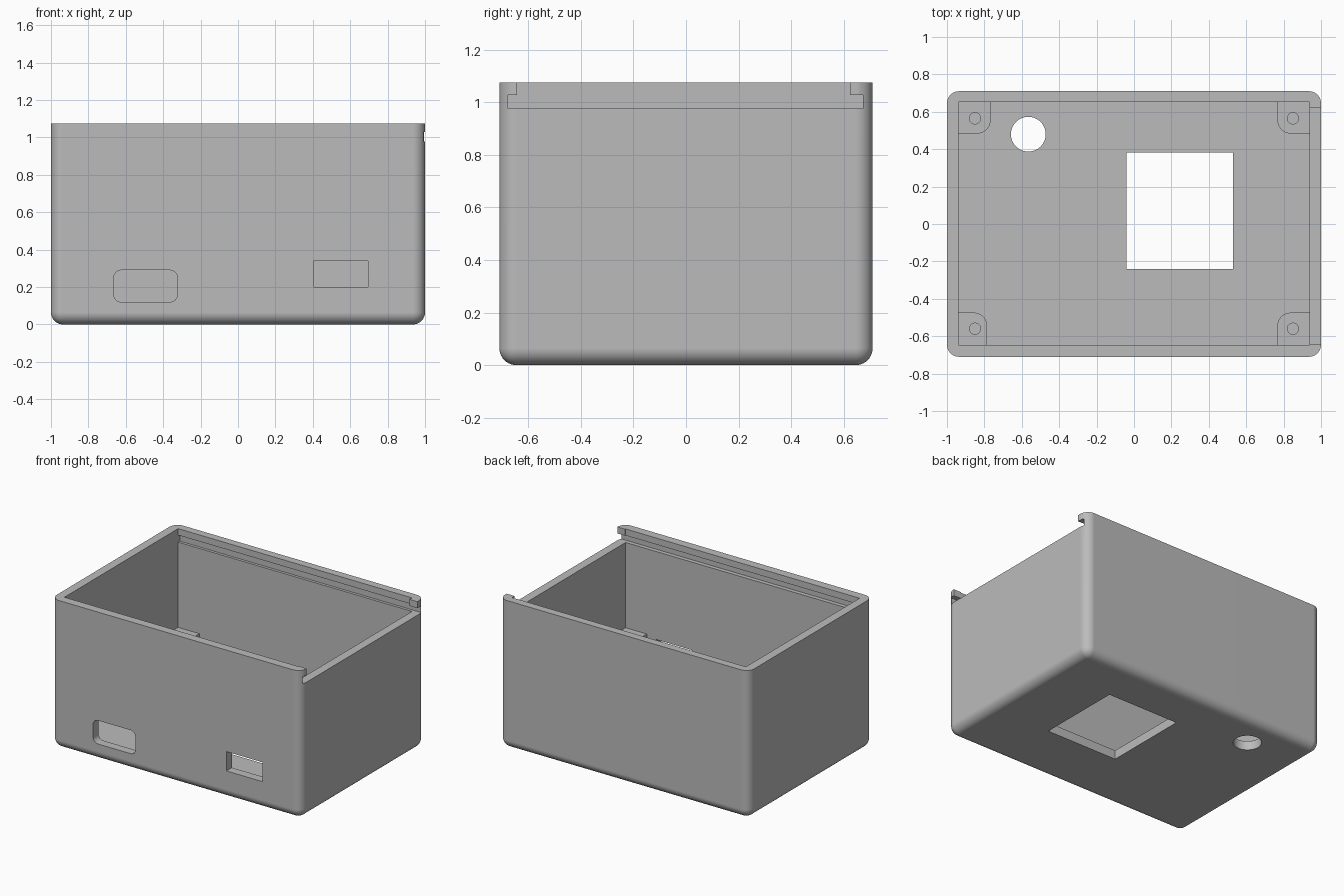
import bpy, bmesh, math
from mathutils import Vector

cube = bpy.data.objects.get("Cube")
if cube:
    bpy.data.objects.remove(cube, do_unlink=True)

GREY = (0.5, 0.5, 0.5, 1.0)
grey = bpy.data.materials.new("plain grey")
grey.use_nodes = True
grey.diffuse_color = GREY
grey.node_tree.nodes["Principled BSDF"].inputs["Base Color"].default_value = GREY


def finish(name, bm):
    mesh = bpy.data.meshes.new(name)
    bm.to_mesh(mesh)
    bm.free()
    mesh.materials.append(grey)
    obj = bpy.data.objects.new(name, mesh)
    bpy.context.collection.objects.link(obj)
    return obj


def box(name, lo, hi, radius=0, rounded=None):
    """Box between two corners; edges picked by rounded(a, b) get a fillet."""
    bm = bmesh.new()
    bmesh.ops.create_cube(bm, size=1)
    lo, hi = Vector(lo), Vector(hi)
    for v in bm.verts:
        v.co = Vector([l + (c + 0.5) * (h - l) for l, c, h in zip(lo, v.co, hi)])
    if radius:
        edges = [e for e in bm.edges if rounded(e.verts[0].co, e.verts[1].co)]
        bmesh.ops.bevel(bm, geom=edges, offset=radius, segments=10,
                        affect='EDGES', profile=0.5)
    return finish(name, bm)


def cylinder(name, x, y, r, z0, z1):
    bm = bmesh.new()
    bmesh.ops.create_cone(bm, cap_ends=True, segments=48, radius1=r, radius2=r, depth=z1 - z0)
    bmesh.ops.translate(bm, verts=bm.verts, vec=(x, y, (z0 + z1) / 2))
    return finish(name, bm)


def activate(obj):
    bpy.ops.object.select_all(action='DESELECT')
    obj.select_set(True)
    bpy.context.view_layer.objects.active = obj


def cut(obj, cutter):
    cutter.hide_render = True
    mod = obj.modifiers.new("cut", 'BOOLEAN')
    mod.operation, mod.solver, mod.object = 'DIFFERENCE', 'EXACT', cutter
    activate(obj)
    bpy.ops.object.modifier_apply(modifier=mod.name)
    bpy.data.objects.remove(cutter, do_unlink=True)


def smooth(obj):
    activate(obj)
    bpy.ops.object.shade_smooth_by_angle(angle=math.radians(30))
    mod = obj.modifiers.new("flat faces", 'WEIGHTED_NORMAL')
    mod.keep_sharp = True


TOP, FLOOR = 1.075, 0.065
IN_X, IN_FRONT, IN_BACK = 0.937, -0.647, 0.653

# Outer shell: rounded upright and bottom edges, crisp rim
shell = box("case_shell", (-1, -0.71, 0), (1, 0.71, TOP), 0.065,
            lambda a, b: a.z < 0.5 or b.z < 0.5)
cut(shell, box("cavity", (-IN_X, IN_FRONT, FLOOR), (IN_X, IN_BACK, 2)))

# Sliding lid groove and the entry notch above it
cut(shell, box("lid_groove", (-IN_X, -0.677, 0.977), (1.2, 0.673, 1.028)))
cut(shell, box("lid_entry", (0.9, -0.642, 1.0), (1.2, 0.624, 2)))

# Front ports
cut(shell, box("rounded_port", (-0.664, -1, 0.12), (-0.324, -0.6, 0.29), 0.04,
               lambda a, b: abs(a.y - b.y) > 0.1))
cut(shell, box("square_port", (0.404, -1, 0.2), (0.694, -0.6, 0.34)))

# Floor openings
cut(shell, box("floor_window", (-0.04, -0.24, -1), (0.53, 0.382, 0.3)))
cut(shell, cylinder("floor_hole", -0.565, 0.48, 0.093, -1, 0.3))
smooth(shell)

# Corner screw posts: inward edge rounded, blind screw hole from above
for side, sx in (("left", 1), ("right", -1)):
    for end, sy, inner_y, hole_y in (("front", -1, -0.474, -0.56), ("back", 1, 0.484, 0.565)):
        inner_x = sx * (0.785 if (sx, sy) == (-1, -1) else 0.767)
        wall_x, wall_y = sx * 0.945, sy * 0.66
        lo = (min(inner_x, wall_x), min(inner_y, wall_y), FLOOR - 0.01)
        hi = (max(inner_x, wall_x), max(inner_y, wall_y), 0.36)

        def inward(a, b):
            return all(abs(p.x - inner_x) < 1e-4 and abs(p.y - inner_y) < 1e-4 for p in (a, b))

        post = box(f"{end}_{side}_screw_post", lo, hi, 0.07, inward)
        cut(post, cylinder("screw_hole", sx * 0.85, hole_y, 0.03, 0.08, 1))
        smooth(post)
